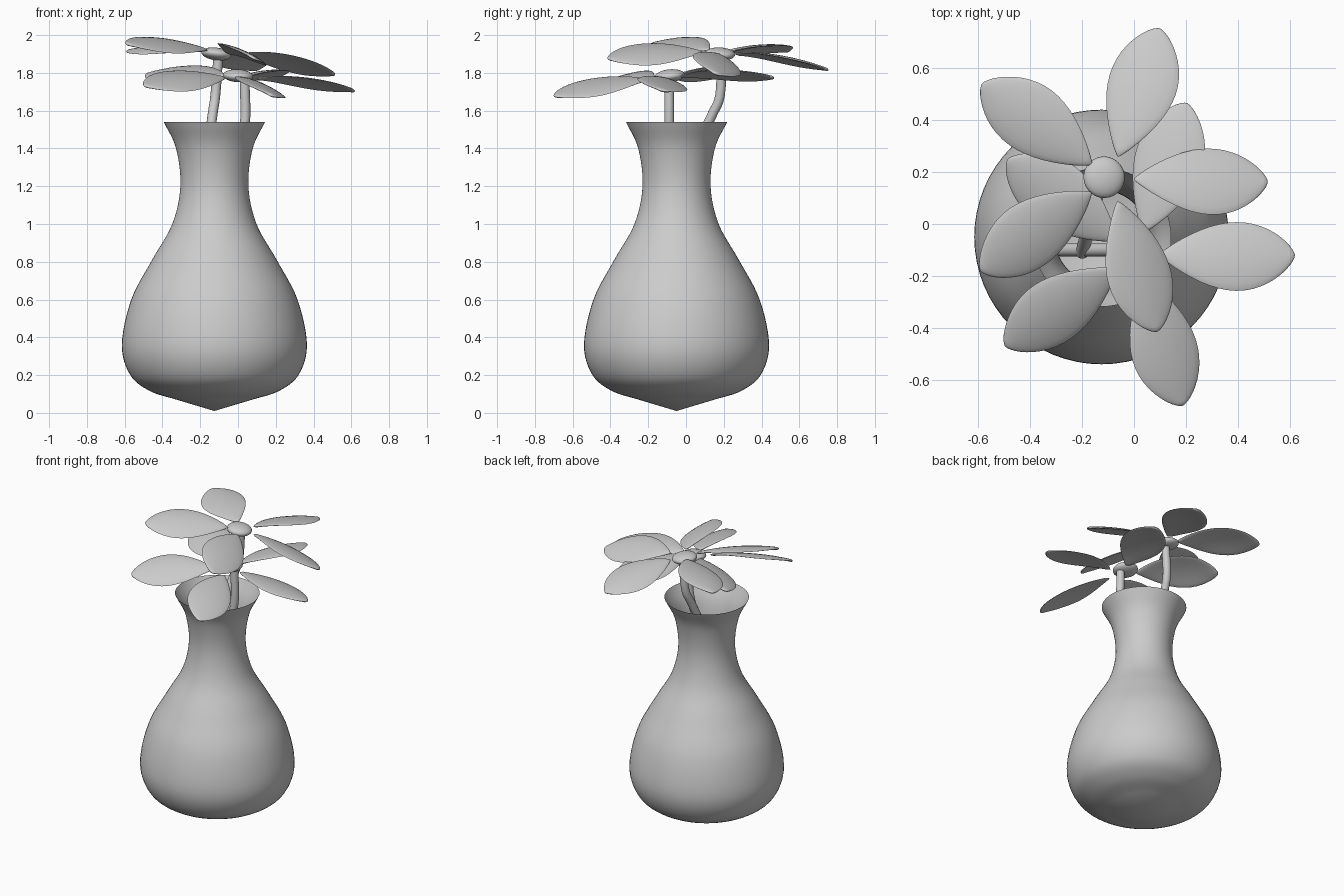
import bpy, bmesh, math
from math import sin, cos, pi
from mathutils import Vector, Matrix

cube = bpy.data.objects.get("Cube")
if cube:
    bpy.data.objects.remove(cube, do_unlink=True)

clay = bpy.data.materials.new("matte_grey")
clay.use_nodes = True
clay.diffuse_color = (0.6, 0.6, 0.6, 1)
clay.node_tree.nodes["Principled BSDF"].inputs["Base Color"].default_value = clay.diffuse_color


def spline(points, steps=6):
    """Smooth Catmull-Rom path through the points."""
    pts = [Vector(p) for p in points]
    pts = [2 * pts[0] - pts[1]] + pts + [2 * pts[-1] - pts[-2]]
    path = []
    for a, b, c, d in zip(pts, pts[1:], pts[2:], pts[3:]):
        for i in range(steps):
            t = i / steps
            path.append(0.5 * (2 * b + (c - a) * t + (2 * a - 5 * b + 4 * c - d) * t ** 2
                               + (3 * b - a - 3 * c + d) * t ** 3))
    return path + [pts[-2]]


def finish(name, bm, matrix=Matrix()):
    bmesh.ops.recalc_face_normals(bm, faces=bm.faces)
    mesh = bpy.data.meshes.new(name)
    bm.to_mesh(mesh)
    bm.free()
    mesh.materials.append(clay)
    obj = bpy.data.objects.new(name, mesh)
    obj.matrix_world = matrix
    bpy.context.collection.objects.link(obj)
    bpy.ops.object.select_all(action='DESELECT')
    obj.select_set(True)
    bpy.context.view_layer.objects.active = obj
    bpy.ops.object.shade_smooth_by_angle(angle=math.radians(50))
    return obj


def loft(name, rings, caps=True, matrix=Matrix()):
    """Skin a list of equally sized point rings."""
    bm = bmesh.new()
    rows = [[bm.verts.new(p) for p in ring] for ring in rings]
    for low, high in zip(rows, rows[1:]):
        n = len(low)
        for i in range(n):
            j = (i + 1) % n
            bm.faces.new((low[i], low[j], high[j], high[i]))
    if caps:
        bm.faces.new(rows[0])
        bm.faces.new(rows[-1])
    else:
        bmesh.ops.remove_doubles(bm, verts=bm.verts, dist=0.0005)
    return finish(name, bm, matrix)


def circle(n):
    return [(cos(2 * pi * i / n), sin(2 * pi * i / n)) for i in range(n)]


# Vase: thin open shell turned around its axis, with a pointed base
lower = [(0, 0.01), (0.2, 0.07)]
body = [(0.2, 0.07), (0.34, 0.115), (0.445, 0.2), (0.49, 0.36), (0.44, 0.6), (0.33, 0.81),
        (0.223, 1.0), (0.18, 1.2), (0.203, 1.4), (0.268, 1.54)]
profile = [Vector(lower[0])] + spline(body)
loft("vase", [[(r * c, r * s, z) for c, s in circle(64)] for r, z in profile],
     caps=False, matrix=Matrix.Translation((-0.125, -0.05, 0)))


# Stems: round tubes following a bent path
def stem(name, points, radius=0.026):
    path = spline(points, 4)
    rings = []
    for i, p in enumerate(path):
        along = path[min(i + 1, len(path) - 1)] - path[max(i - 1, 0)]
        turn = Vector((0, 0, 1)).rotation_difference(along)
        rings.append([p + turn @ Vector((radius * c, radius * s, 0)) for c, s in circle(14)])
    loft(name, rings)


stem("upper_stem", [(-0.2, -0.11, 1.04), (-0.14, 0.12, 1.54), (-0.12, 0.18, 1.68), (-0.105, 0.185, 1.88)])
stem("lower_stem", [(-0.28, -0.1, 0.92), (-0.06, -0.1, 1.25), (0.032, -0.09, 1.5), (0.035, -0.09, 1.77)])


# Petal: arched leaf-shaped blade pointing along +x, rolled a little to one side
def petal_rings(r0=0.09, r1=0.615, half=0.135, roll=0.29):
    rings = []
    n = 24
    for i in range(n + 1):
        t = 0.001 + 0.998 * (1 - cos(pi * i / n)) / 2
        w = half * sin(pi * t ** 1.25) ** 0.65
        thick = min(0.008, w * 0.4)
        lift = 0.038 * (1 - t) + 0.09 * t * (1 - t)
        ring = []
        for c, s in circle(20):
            y = w * c
            z = lift - 0.8 * y * y + thick * s
            ring.append((r0 + (r1 - r0) * t, y * cos(roll) + (z - lift) * sin(roll),
                         z - y * sin(roll)))
        rings.append(ring)
    return rings


# Flower heads: five petals around a flattened button, on a tilted plane
def flower(name, centre, slope_x, slope_y, button):
    up = Vector((-slope_x, -slope_y, 1)).normalized()
    tilt = Vector((0, 0, 1)).rotation_difference(up).to_matrix().to_4x4()
    for k in range(5):
        spin = Matrix.Rotation(math.radians(72 * k - 0.7), 4, 'Z')
        loft(f"{name}_petal_{k + 1}", petal_rings(), matrix=Matrix.Translation(centre) @ tilt @ spin)
    bm = bmesh.new()
    bmesh.ops.create_uvsphere(bm, u_segments=32, v_segments=16, radius=0.08)
    bmesh.ops.scale(bm, vec=(1, 1, 0.42), verts=bm.verts)
    finish(f"{name}_button", bm, Matrix.Translation(button) @ tilt)


flower("upper_flower", (-0.095, 0.172, 1.87), -0.13, -0.05, (-0.115, 0.18, 1.9))
flower("lower_flower", (0.005, -0.115, 1.735), -0.05, 0.085, (0.0, -0.085, 1.785))
